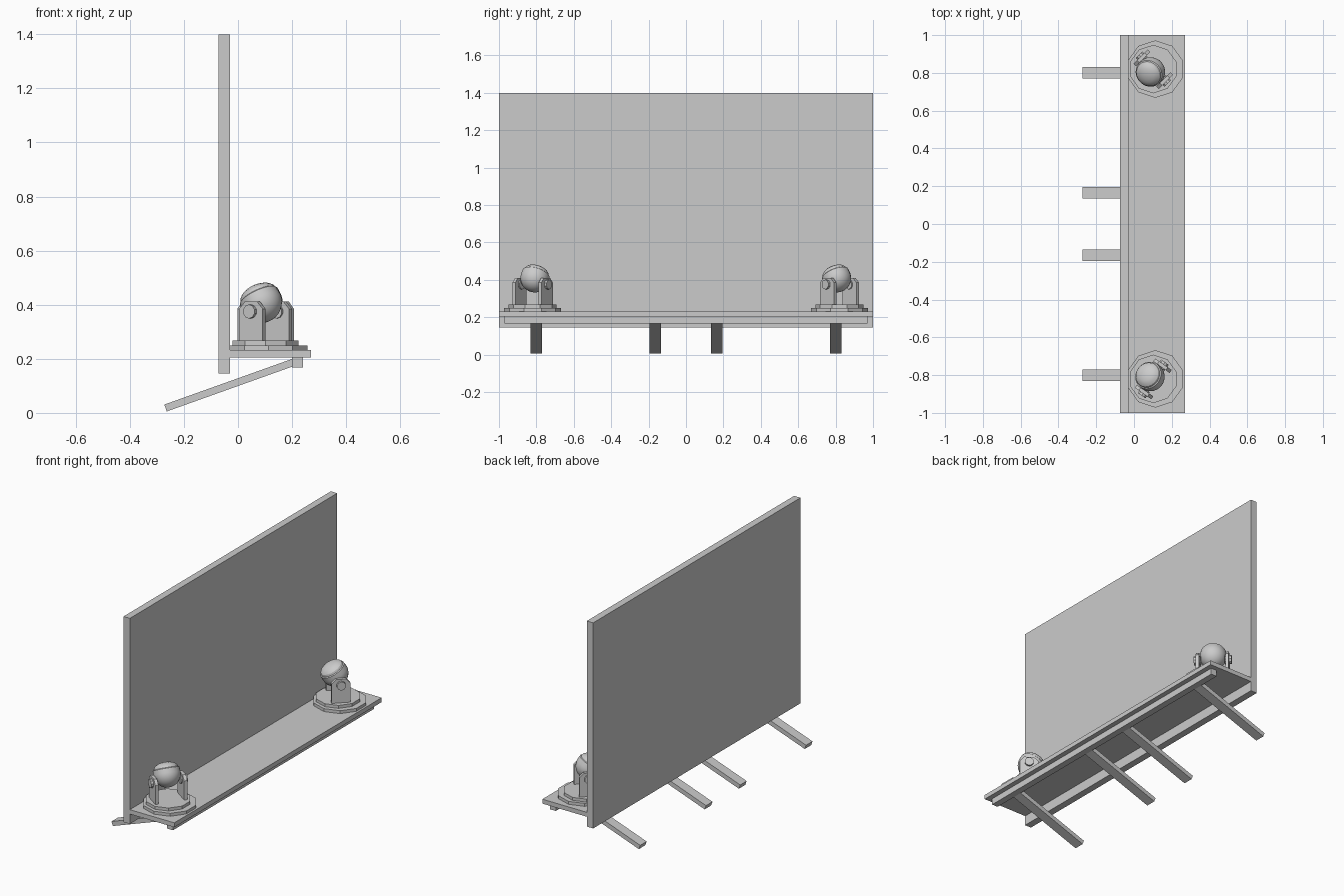
import bpy, bmesh
from math import sin, cos, tau, pi, radians, atan2, hypot
from mathutils import Matrix, Vector

cube = bpy.data.objects.get("Cube")
if cube:
    bpy.data.objects.remove(cube)

grey = bpy.data.materials.new("light grey")
grey.use_nodes = True
grey.diffuse_color = (0.6, 0.6, 0.6, 1)
grey.node_tree.nodes["Principled BSDF"].inputs["Base Color"].default_value = (0.6, 0.6, 0.6, 1)


def finish(name, bm, matrix=Matrix(), smooth=False):
    bmesh.ops.recalc_face_normals(bm, faces=bm.faces)
    mesh = bpy.data.meshes.new(name)
    bm.to_mesh(mesh)
    bm.free()
    mesh.materials.append(grey)
    ob = bpy.data.objects.new(name, mesh)
    ob.matrix_world = matrix
    bpy.context.collection.objects.link(ob)
    if smooth:
        bpy.ops.object.select_all(action='DESELECT')
        ob.select_set(True)
        bpy.context.view_layer.objects.active = ob
        bpy.ops.object.shade_smooth_by_angle(angle=radians(25))
    return ob


def box(name, size, matrix):
    bm = bmesh.new()
    bmesh.ops.create_cube(bm, size=1)
    bmesh.ops.scale(bm, vec=size, verts=bm.verts)
    return finish(name, bm, matrix)


def span_box(name, x, y, z):
    lo, hi = Vector((x[0], y[0], z[0])), Vector((x[1], y[1], z[1]))
    return box(name, hi - lo, Matrix.Translation((lo + hi) / 2))


def prism(name, outline, height, matrix):
    """Extrude a flat outline upward along local z."""
    bm = bmesh.new()
    face = bm.faces.new([bm.verts.new((px, py, 0)) for px, py in outline])
    up = bmesh.ops.extrude_face_region(bm, geom=[face], use_keep_orig=True)
    verts = [v for v in up["geom"] if isinstance(v, bmesh.types.BMVert)]
    bmesh.ops.translate(bm, vec=(0, 0, height), verts=verts)
    return finish(name, bm, matrix)


def ngon(sides, radius):
    return [(radius * sin(tau * i / sides), radius * cos(tau * i / sides)) for i in range(sides)]


def lathe(name, profile, matrix, steps=24):
    """Spin a (radius, height) profile around local z."""
    bm = bmesh.new()
    verts = [bm.verts.new((r, 0, h)) for r, h in profile]
    edges = [bm.edges.new(pair) for pair in zip(verts, verts[1:])]
    bmesh.ops.spin(bm, geom=verts + edges, cent=(0, 0, 0), axis=(0, 0, 1),
                   angle=tau, steps=steps)
    bmesh.ops.remove_doubles(bm, verts=bm.verts, dist=0.0002)
    return finish(name, bm, matrix, smooth=True)


# Panel, shelf and the rail below it
span_box("panel", (-0.073, -0.03), (-1, 1), (0.145, 1.4))
span_box("shelf", (-0.03, 0.27), (-1, 1), (0.205, 0.232))
span_box("shelf_rail", (0.2, 0.24), (-0.97, 0.97), (0.167, 0.205))

# Sloping struts
foot, head = Vector((-0.268, 0, 0.018)), Vector((0.208, 0, 0.188))
run = head - foot
for i, y in enumerate((-0.8, -0.165, 0.165, 0.8)):
    place = (Matrix.Translation((foot + head) / 2 + Vector((0, y, 0)))
             @ Matrix.Rotation(-atan2(run.z, run.x), 4, 'Y'))
    box(f"strut_{i + 1}", (run.length, 0.062, 0.027), place)

# Outlines shared by both lamps
bracket = [(-0.053, 0), (0.053, 0), (0.053, 0.117), (0.028, 0.143),
           (-0.028, 0.143), (-0.053, 0.117)]
R = 0.077
lamp_profile = [(R * sin(a), -R * cos(a)) for a in (pi / 2 * i / 8 for i in range(9))]
lamp_profile += [(0.075, 0.026), (0.069, 0.03)]
lamp_profile += [(0.069 * cos(a), 0.03 + 0.036 * sin(a)) for a in (pi / 2 * i / 5 for i in range(1, 6))]


def lamp(side, y, beam_angle):
    # Stepped ten-sided foot
    prism(side + "_lamp_foot", ngon(10, 0.152), 0.018, Matrix.Translation((0.113, y, 0.232)))
    prism(side + "_lamp_turntable", ngon(10, 0.128), 0.018, Matrix.Translation((0.102, y, 0.25)))
    # Local x is the beam, local y the hinge axis
    base = Matrix.Translation((0.102, y, 0.268)) @ Matrix.Rotation(beam_angle, 4, 'Z')
    stand = Matrix.Rotation(pi / 2, 4, 'X')
    for label, s in (("near", -1), ("far", 1)):
        prism(f"{side}_lamp_bracket_{label}", bracket, 0.019,
              base @ Matrix.Translation((0, s * 0.085 + 0.0095, 0)) @ stand)
        prism(f"{side}_lamp_bolt_{label}", ngon(10, 0.026), 0.04,
              base @ Matrix.Translation((0, s * 0.088 + 0.02, 0.107)) @ stand)
    # Round head tipped up toward the panel
    tilt = base @ Matrix.Translation((0, 0, 0.107)) @ Matrix.Rotation(radians(30), 4, 'Y')
    lathe(side + "_lamp_head", lamp_profile, tilt @ Matrix.Translation((0, 0, 0.04)))


lamp("right", -0.82, radians(145))
lamp("left", 0.82, radians(-135))
